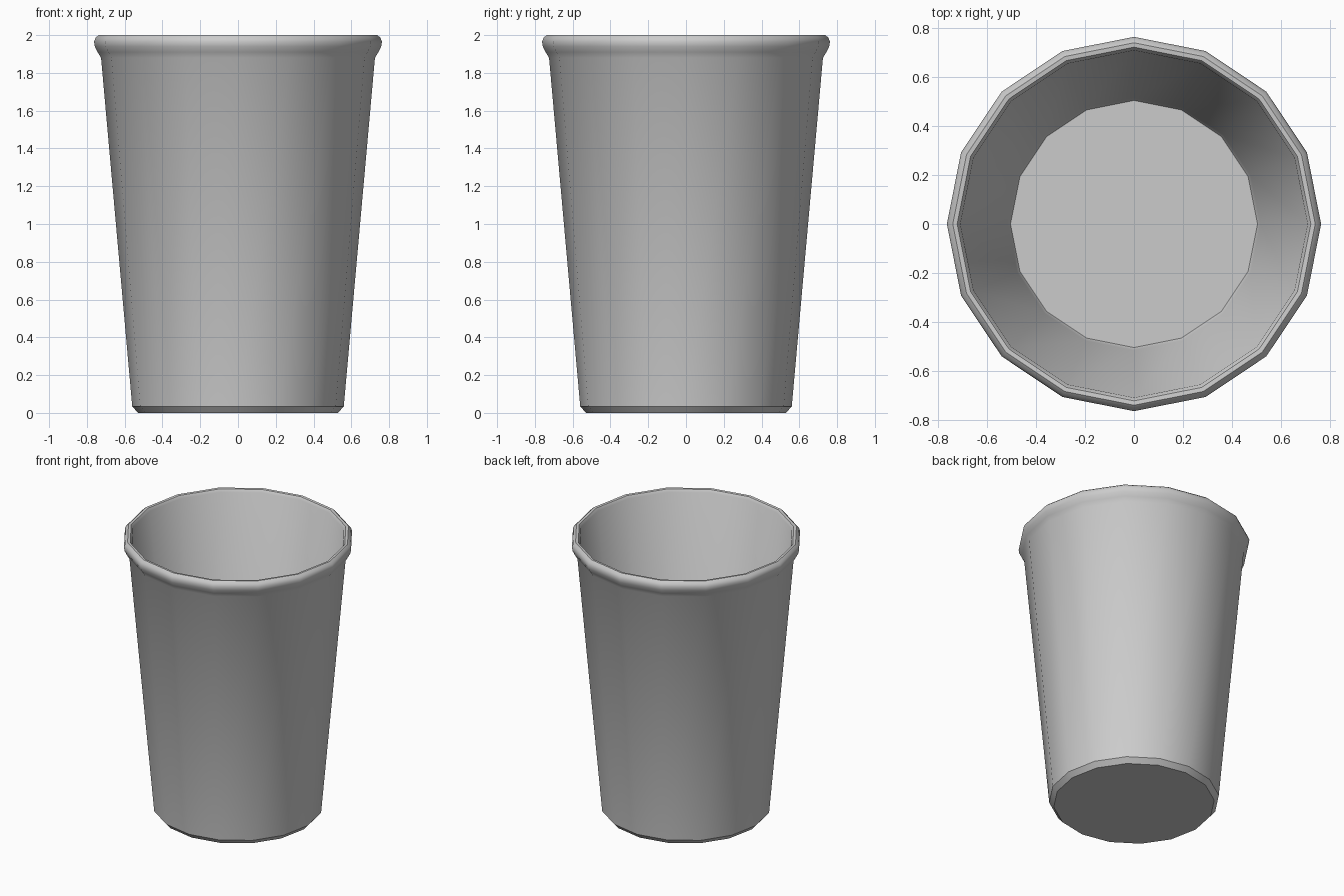
import bpy
import bmesh
from math import cos, sin, pi, radians

SIDES = 16

cube = bpy.data.objects.get("Cube")
if cube:
    bpy.data.objects.remove(cube, do_unlink=True)

# Single matte grey
grey = bpy.data.materials.new("light_grey")
grey.use_nodes = True
colour = (0.6, 0.6, 0.6, 1)
grey.diffuse_color = colour
grey.node_tree.nodes["Principled BSDF"].inputs["Base Color"].default_value = colour

# Cup section as (radius, height), from the underside, over the rim, to the inner floor
foot = [(0.53, 0), (0.56, 0.035)]
rim = [(0.725, 1.88), (0.743, 1.91), (0.758, 1.94), (0.762, 1.965),
       (0.755, 1.985), (0.738, 2.0), (0.72, 1.998), (0.707, 1.98)]
inside = [(0.514, 0.065), (0.503, 0.045)]
profile = foot + rim + inside

# Sweep the section round the vertical axis and close both floors
bm = bmesh.new()
rings = []
for radius, height in profile:
    angles = [2 * pi * i / SIDES for i in range(SIDES)]
    rings.append([bm.verts.new((radius * cos(a), radius * sin(a), height)) for a in angles])
for low, high in zip(rings, rings[1:]):
    for i in range(SIDES):
        j = (i + 1) % SIDES
        bm.faces.new((low[i], low[j], high[j], high[i]))
bm.faces.new(list(reversed(rings[0])))
bm.faces.new(rings[-1])

mesh = bpy.data.meshes.new("cup")
bm.to_mesh(mesh)
bm.free()
mesh.materials.append(grey)
cup = bpy.data.objects.new("cup", mesh)
bpy.context.collection.objects.link(cup)

# Smooth walls with crisp floor and lip edges
bpy.ops.object.select_all(action='DESELECT')
cup.select_set(True)
bpy.context.view_layer.objects.active = cup
bpy.ops.object.shade_smooth_by_angle(angle=radians(32))
